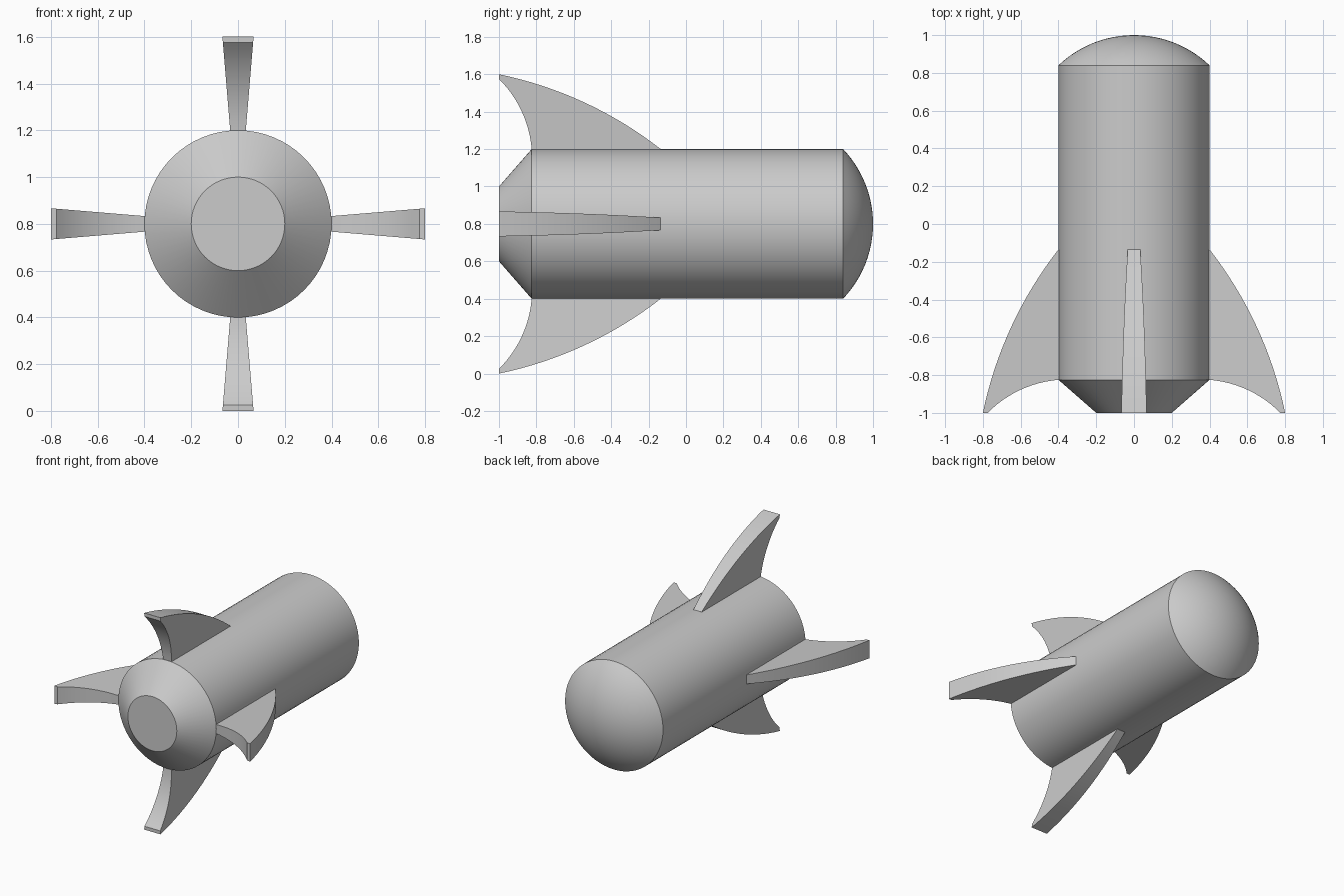
import bpy, bmesh, math
from mathutils import Matrix, Vector

if "Cube" in bpy.data.objects:
    bpy.data.objects.remove(bpy.data.objects["Cube"])

AXIS_Z = 0.8
SEGMENTS = 64

grey = bpy.data.materials.new("light grey")
grey.diffuse_color = (0.6, 0.6, 0.6, 1)
grey.use_nodes = True
grey.node_tree.nodes["Principled BSDF"].inputs["Base Color"].default_value = grey.diffuse_color


def finish(bm, name):
    bmesh.ops.recalc_face_normals(bm, faces=bm.faces)
    mesh = bpy.data.meshes.new(name)
    bm.to_mesh(mesh)
    bm.free()
    mesh.materials.append(grey)
    obj = bpy.data.objects.new(name, mesh)
    bpy.context.collection.objects.link(obj)
    bpy.ops.object.select_all(action='DESELECT')
    obj.select_set(True)
    bpy.context.view_layer.objects.active = obj
    bpy.ops.object.shade_smooth_by_angle(angle=math.radians(30))
    return obj


def lathe(name, profile):
    """Revolve (radius, y) points around the long axis."""
    bm = bmesh.new()
    verts = [bm.verts.new((r, y, AXIS_Z)) for r, y in profile]
    edges = [bm.edges.new(p) for p in zip(verts, verts[1:])]
    bmesh.ops.spin(bm, geom=verts + edges, cent=(0, 0, AXIS_Z), axis=(0, 1, 0),
                   angle=math.tau, steps=SEGMENTS, use_merge=True)
    bmesh.ops.remove_doubles(bm, verts=bm.verts, dist=1e-5)
    obj = finish(bm, name)
    # make sure the open shells face outwards
    mesh = obj.data
    face = max(mesh.polygons, key=lambda p: p.area)
    inside = Vector((0, (profile[0][1] + profile[-1][1]) / 2, AXIS_Z))
    if face.normal.dot(face.center - inside) < 0:
        mesh.flip_normals()
    return obj


def arc(a, b, sag, n):
    """Circular arc from a to b, bulging by sag to the left of a->b."""
    a, b = Vector(a), Vector(b)
    chord = b - a
    half = chord.length / 2
    left = Vector((-chord.y, chord.x)).normalized()
    radius = (half * half + sag * sag) / (2 * sag)
    centre = (a + b) / 2 + left * (sag - radius)
    span = math.asin(half / radius)
    out = []
    for i in range(n + 1):
        t = -span + 2 * span * i / n
        out.append(centre + left * radius * math.cos(t)
                   + chord.normalized() * radius * math.sin(t))
    return out


# Hull: tapered tail, straight body, rounded nose
lathe("tail_cone", [(0, -1), (0.2, -1), (0.4, -0.825)])
lathe("body", [(0.4, -0.825), (0.4, 0.84)])
R = 0.58
span = math.asin(0.4 / R)
lathe("nose", [(R * math.sin(span * (1 - i / 12)),
                1 - R + R * math.cos(span * (1 - i / 12))) for i in range(13)])

# Fins: swept outline in (y, radius), thickening outwards
outline = ([Vector((-0.81, 0.38)), Vector((-0.825, 0.4))]
           + arc((-0.825, 0.4), (-1, 0.775), -0.037, 12)[1:]
           + arc((-1, 0.8), (-0.135, 0.4), 0.055, 16)
           + [Vector((-0.135, 0.38))])
for k, side in enumerate(("top", "right", "bottom", "left")):
    bm = bmesh.new()
    rows = [[bm.verts.new((s * r / 12, y, r)) for y, r in outline] for s in (-1, 1)]
    for row in rows:
        bm.faces.new(row)
    n = len(outline)
    for i in range(n):
        j = (i + 1) % n
        bm.faces.new((rows[0][i], rows[0][j], rows[1][j], rows[1][i]))
    bm.transform(Matrix.Translation((0, 0, AXIS_Z))
                 @ Matrix.Rotation(k * math.pi / 2, 4, 'Y'))
    finish(bm, "fin_" + side)
